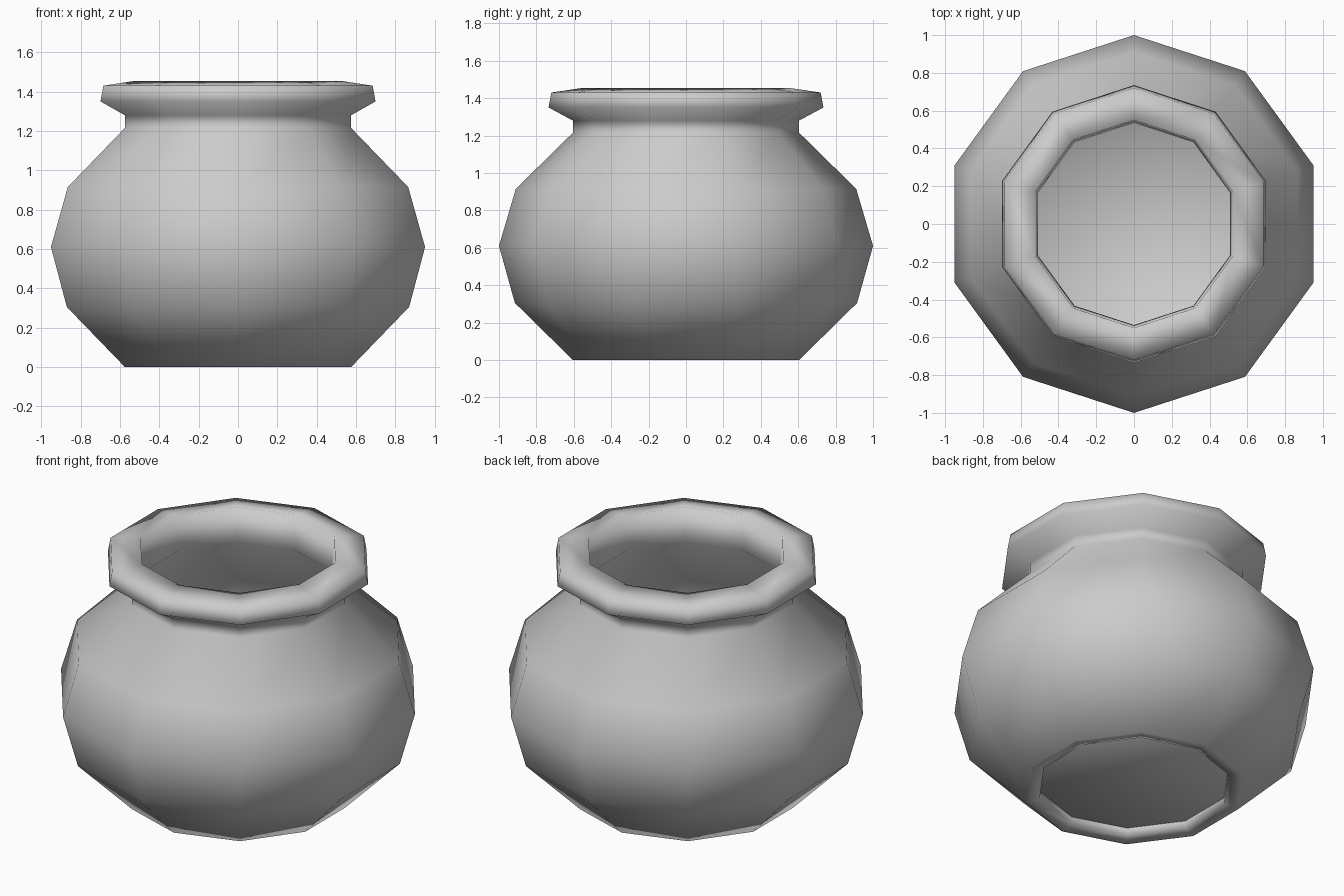
import bpy, bmesh
from math import pi, sin, cos

if "Cube" in bpy.data.objects:
    bpy.data.objects.remove(bpy.data.objects["Cube"])

SIDES = 10

def lathe(name, profile):
    """Revolve (radius, z) points; the last ring is closed with a floor."""
    bm = bmesh.new()
    rings = []
    for r, z in profile:
        rings.append([bm.verts.new((r * cos(pi / 2 + 2 * pi * i / SIDES),
                                    r * sin(pi / 2 + 2 * pi * i / SIDES), z))
                      for i in range(SIDES)])
    for a, b in zip(rings, rings[1:]):
        for i in range(SIDES):
            j = (i + 1) % SIDES
            bm.faces.new((a[i], a[j], b[j], b[i]))
    bm.faces.new(rings[-1])
    for f in bm.faces:
        f.smooth = True
    mesh = bpy.data.meshes.new(name)
    bm.to_mesh(mesh)
    bm.free()
    obj = bpy.data.objects.new(name, mesh)
    bpy.context.collection.objects.link(obj)
    return obj

# foot ring and round belly, neck, flared rim, then the inner wall down to the floor
foot = [(0.525, 0.055), (0.525, 0.015), (0.605, 0.0)]
belly = [(0.915, 0.305), (1.0, 0.61), (0.91, 0.915), (0.605, 1.215)]
rim = [(0.605, 1.28), (0.735, 1.35), (0.72, 1.43), (0.55, 1.455)]
inside = [(0.535, 1.25), (0.85, 0.88), (0.92, 0.61), (0.85, 0.345), (0.525, 0.055)]
lathe("pot", foot + belly + rim + inside)
